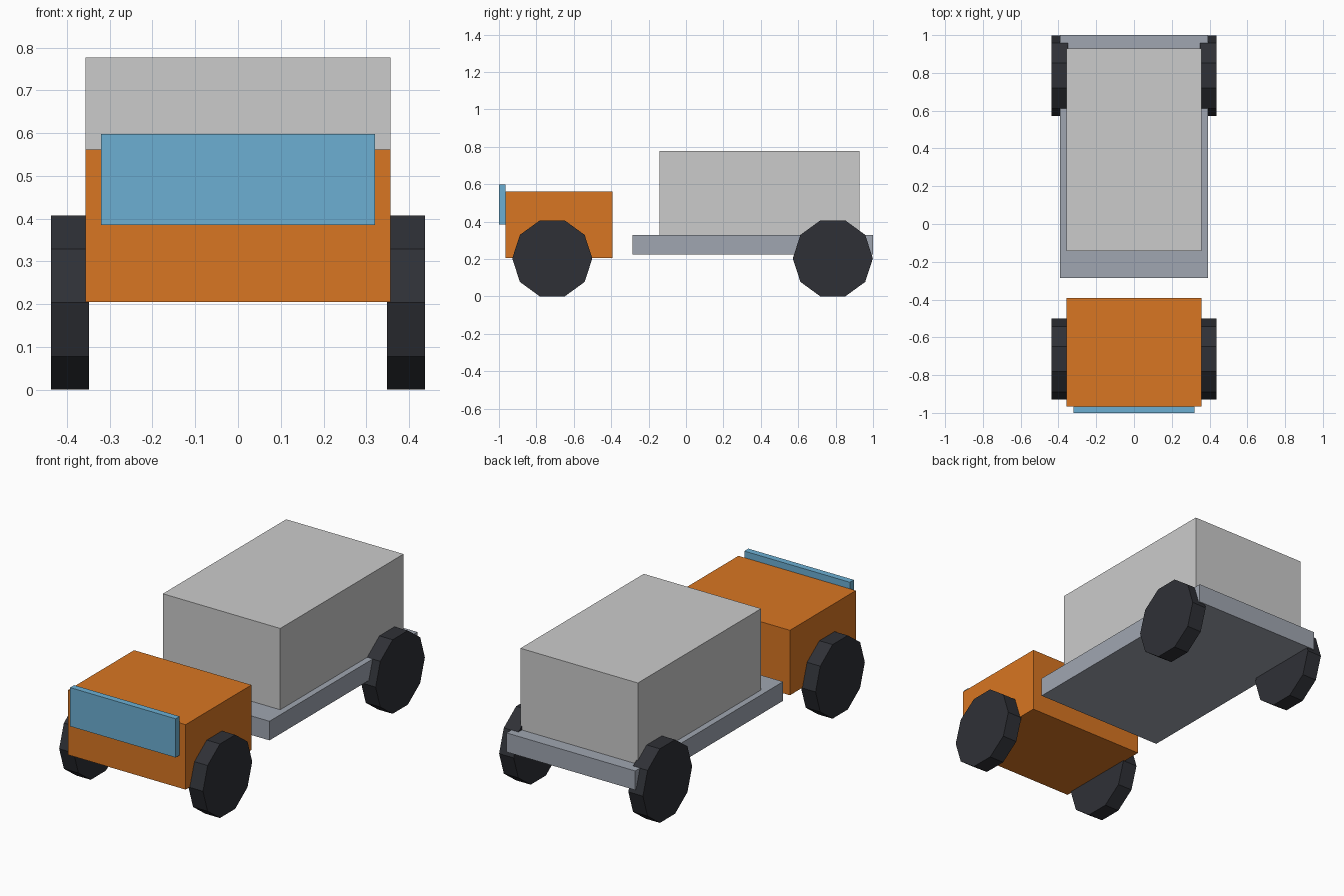
import bpy, bmesh
from math import pi
from mathutils import Matrix

if "Cube" in bpy.data.objects:
    bpy.data.objects.remove(bpy.data.objects["Cube"])


def material(name, rgb):
    m = bpy.data.materials.new(name)
    m.diffuse_color = (*rgb, 1)
    m.use_nodes = True
    m.node_tree.nodes["Principled BSDF"].inputs["Base Color"].default_value = m.diffuse_color
    return m


def finish(bm, name, mat):
    me = bpy.data.meshes.new(name)
    bm.to_mesh(me)
    bm.free()
    if mat:
        me.materials.append(mat)
    ob = bpy.data.objects.new(name, me)
    bpy.context.collection.objects.link(ob)
    return ob


def box(name, half_width, y0, y1, z0, z1, mat=None):
    bm = bmesh.new()
    size = Matrix.Diagonal((2 * half_width, y1 - y0, z1 - z0, 1))
    place = Matrix.Translation((0, (y0 + y1) / 2, (z0 + z1) / 2))
    bmesh.ops.create_cube(bm, size=1, matrix=place @ size)
    return finish(bm, name, mat)


def wheel(name, x, y, mat):
    # ten-sided, resting on a flat side
    r, width = 0.214, 0.0885
    bm = bmesh.new()
    bmesh.ops.create_cone(bm, cap_ends=True, segments=10, radius1=r, radius2=r,
                          depth=width, matrix=Matrix.Rotation(pi / 2, 4, 'Y'))
    ob = finish(bm, name, mat)
    ob.location = (x, y, 0.2036)
    return ob


orange = material("orange_paint", (0.69, 0.18, 0.016))
blue = material("glass_blue", (0.15, 0.43, 0.65))
steel = material("steel_grey", (0.35, 0.38, 0.44))
rubber = material("dark_rubber", (0.028, 0.03, 0.037))

# Cab and windscreen
box("cab", 0.357, -0.965, -0.393, 0.205, 0.562, orange)
box("windscreen", 0.321, -1.0, -0.965, 0.385, 0.598, blue)

# Flatbed and cargo box
box("flatbed", 0.391, -0.285, 1.0, 0.225, 0.33, steel)
box("cargo_box", 0.357, -0.143, 0.928, 0.33, 0.777)

# Wheels
for end, y in (("front", -0.715), ("rear", 0.785)):
    for side, s in (("left", -1), ("right", 1)):
        wheel(f"{end}_{side}_wheel", s * 0.393, y, rubber)
